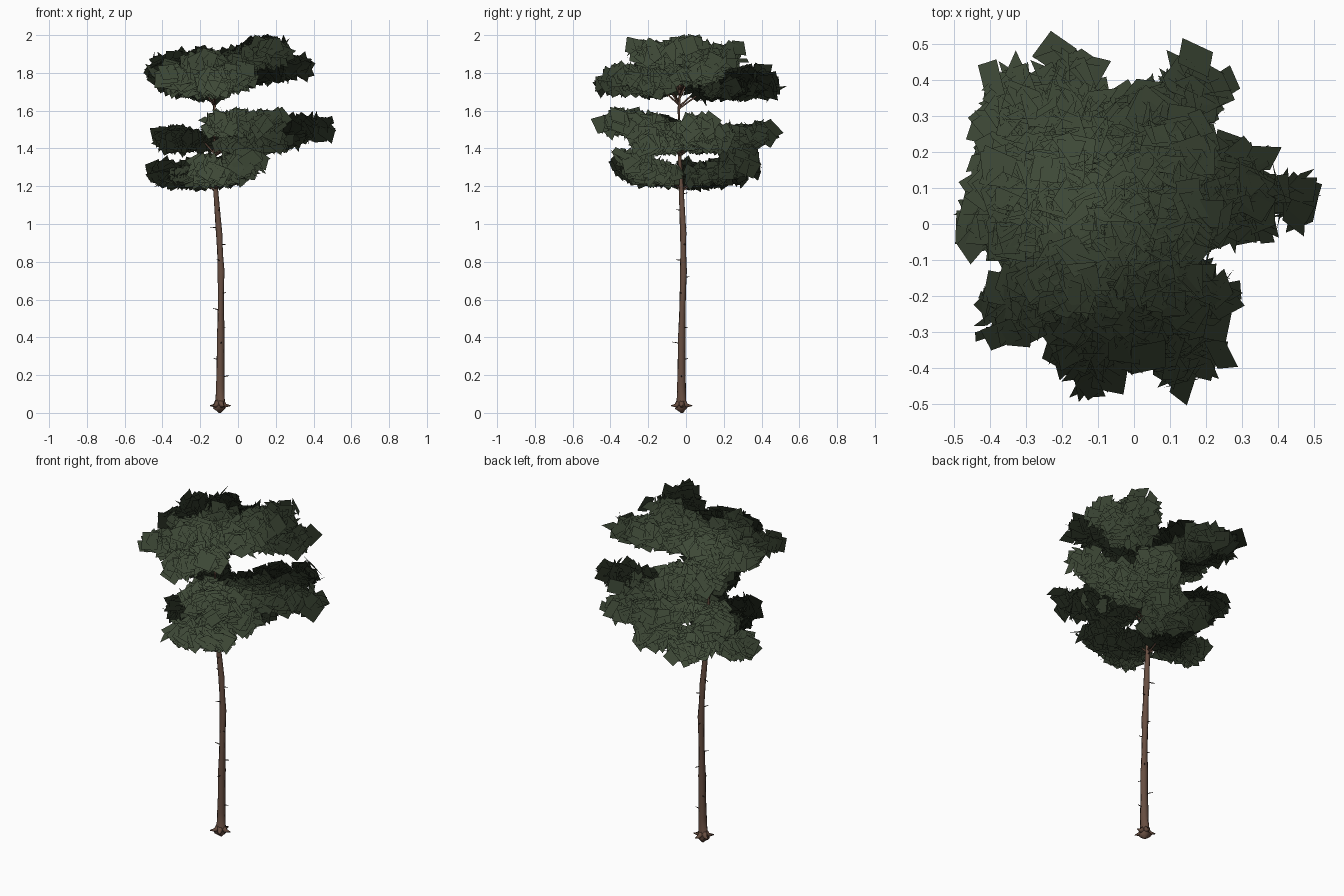
import bpy, bmesh, math, random
from mathutils import Vector

random.seed(5)
if "Cube" in bpy.data.objects:
    bpy.data.objects.remove(bpy.data.objects["Cube"], do_unlink=True)


def material(name, r, g, b):
    m = bpy.data.materials.new(name)
    m.use_nodes = True
    m.diffuse_color = (r, g, b, 1)
    bsdf = m.node_tree.nodes["Principled BSDF"]
    bsdf.inputs["Base Color"].default_value = (r, g, b, 1)
    bsdf.inputs["Roughness"].default_value = 0.9
    return m


bark = material("brown bark", 0.135, 0.075, 0.052)
dead_wood = material("dark dead wood", 0.05, 0.032, 0.024)
needles = material("dark green needles", 0.047, 0.065, 0.037)


def finish(bm, name, mat):
    mesh = bpy.data.meshes.new(name)
    bm.to_mesh(mesh)
    bm.free()
    mesh.materials.append(mat)
    for p in mesh.polygons:
        p.use_smooth = True
    obj = bpy.data.objects.new(name, mesh)
    bpy.context.scene.collection.objects.link(obj)
    return obj


def tube(bm, points, radii, sides):
    """Sweep a round section along the points and cap both ends."""
    points = [Vector(p) for p in points]
    rings = []
    for i, p in enumerate(points):
        along = points[min(i + 1, len(points) - 1)] - points[max(i - 1, 0)]
        turn = along.to_track_quat("Z", "Y")
        rings.append([bm.verts.new(p + turn @ Vector((math.cos(a), math.sin(a), 0)) * radii[i])
                      for a in (math.tau * k / sides for k in range(sides))])
    for low, high in zip(rings, rings[1:]):
        for k in range(sides):
            n = (k + 1) % sides
            bm.faces.new((low[k], low[n], high[n], high[k]))
    bm.faces.new(rings[0][::-1])
    bm.faces.new(rings[-1])


# Trunk profile: x, y, z, radius
TRUNK = [(-.095, -.02, 0, .006), (-.1, -.025, .025, .034), (-.095, -.025, .06, .026),
         (-.093, -.024, .15, .023), (-.091, -.022, .4, .021), (-.09, -.014, .75, .019),
         (-.1, -.015, .95, .017), (-.118, -.025, 1.18, .013), (-.124, -.035, 1.4, .009),
         (-.126, -.038, 1.6, .007), (-.11, -.03, 1.8, .004)]


def trunk_at(z):
    for a, b in zip(TRUNK, TRUNK[1:]):
        if z <= b[2]:
            return Vector(a[:3]).lerp(Vector(b[:3]), (z - a[2]) / (b[2] - a[2]))
    return Vector(TRUNK[-1][:3])


bm = bmesh.new()
tube(bm, [t[:3] for t in TRUNK], [t[3] for t in TRUNK], 12)
finish(bm, "trunk", bark)

# Root flare: short pointed roots around the foot
bm = bmesh.new()
for k in range(5):
    a = math.tau * k / 5 + 0.1
    out = Vector((math.cos(a), math.sin(a), 0))
    foot = trunk_at(0.05)
    tube(bm, [foot + out * .008 + Vector((0, 0, .01)), foot + out * .03 - Vector((0, 0, .012)),
              foot + out * .06 - Vector((0, 0, .012))], [.02, .012, .002], 6)
finish(bm, "roots", bark)

# Dead twig stubs up the bare trunk
bm = bmesh.new()
for k in range(12):
    z = 0.19 + k * 0.088
    start = trunk_at(z)
    a = k * 2.4
    out = Vector((math.cos(a), math.sin(a), random.uniform(-.1, .3)))
    tube(bm, [start, start + out * random.uniform(.03, .05)], [.004, .0015], 5)
finish(bm, "twig_stubs", dead_wood)

# Boughs: height on trunk, tip x, y, z, half width of the needle pad
LOWER = [(1.23, -.41, .03, 1.28, .06), (1.24, .05, -.29, 1.34, .075), (1.24, -.16, -.32, 1.31, .075),
         (1.24, .02, .32, 1.34, .075), (1.23, -.19, .31, 1.31, .08)]
MIDDLE = [(1.43, -.35, .24, 1.45, .075), (1.49, .16, -.38, 1.545, .085), (1.42, .41, .07, 1.51, .08),
          (1.42, .18, .385, 1.48, .085), (1.42, .19, -.22, 1.44, .08), (1.43, .27, .15, 1.46, .085),
          (1.51, -.04, -.33, 1.535, .075), (1.43, .03, .31, 1.45, .075)]
UPPER = [(1.69, -.12, -.41, 1.76, .07), (1.67, -.19, .42, 1.74, .08), (1.72, -.41, 0, 1.81, .07),
         (1.69, -.35, -.25, 1.77, .075), (1.68, -.36, .36, 1.77, .08), (1.74, .32, .13, 1.84, .08),
         (1.77, .19, -.22, 1.915, .08), (1.77, .15, .22, 1.9, .08), (1.82, .17, 0, 1.935, .085),
         (1.74, -.2, -.16, 1.86, .09), (1.74, -.22, .15, 1.88, .09), (1.71, 0, -.32, 1.79, .075),
         (1.72, -.38, .14, 1.84, .075)]


def bough_point(base, tip, t, bend):
    p = base.lerp(tip, t)
    p.z = base.z + (tip.z - base.z) * t ** bend
    return p


def random_direction():
    return Vector([random.gauss(0, 1) for _ in range(3)]).normalized()


def needle_card(bm, normals, centre, half, outward):
    """One square card, wound to face away from the trunk."""
    n = random_direction()
    if n.dot(outward) < 0:
        n = -n
    u = n.orthogonal().normalized()
    v = n.cross(u)
    spin = random.uniform(0, math.tau)
    a = (u * math.cos(spin) + v * math.sin(spin)) * half
    b = n.cross(a) * random.uniform(0.8, 1.1)
    bm.faces.new([bm.verts.new(centre + c) for c in (-a - b, a - b, a + b, b - a)])
    normals.extend([outward] * 4)


for label, boughs, bend in (("lower", LOWER, 1.8), ("middle", MIDDLE, 1), ("upper", UPPER, .75)):
    wood, leaf, normals = bmesh.new(), bmesh.new(), []
    for z, x, y, top, width in boughs:
        base, tip = trunk_at(z), Vector((x, y, top))
        steps = [bough_point(base, tip, k / 4, bend) for k in range(5)]
        steps[0] = trunk_at(z - .06)
        tube(wood, steps, [.005, .0045, .004, .003, .002], 6)
        # Flat pad of needle cards, thinner towards the trunk
        for k in range(200):
            t = random.uniform(0.3, 1)
            around, reach = random.uniform(0, math.tau), width * math.sqrt(random.random())
            lift = random.uniform(-.036, .036) * (0.6 + 0.4 * t)
            centre = bough_point(base, tip, t, bend) + Vector(
                (math.cos(around) * reach, math.sin(around) * reach, lift))
            outward = (centre - Vector((-.12, -.03, base.z - .2))).normalized()
            half = random.uniform(.036, .051) * (0.7 + 0.3 * t)
            needle_card(leaf, normals, centre, half, outward)
    finish(wood, label + "_boughs", bark)
    pads = finish(leaf, label + "_needles", needles)
    # Soft shading that follows the crown instead of each card
    pads.data.normals_split_custom_set_from_vertices(normals)
